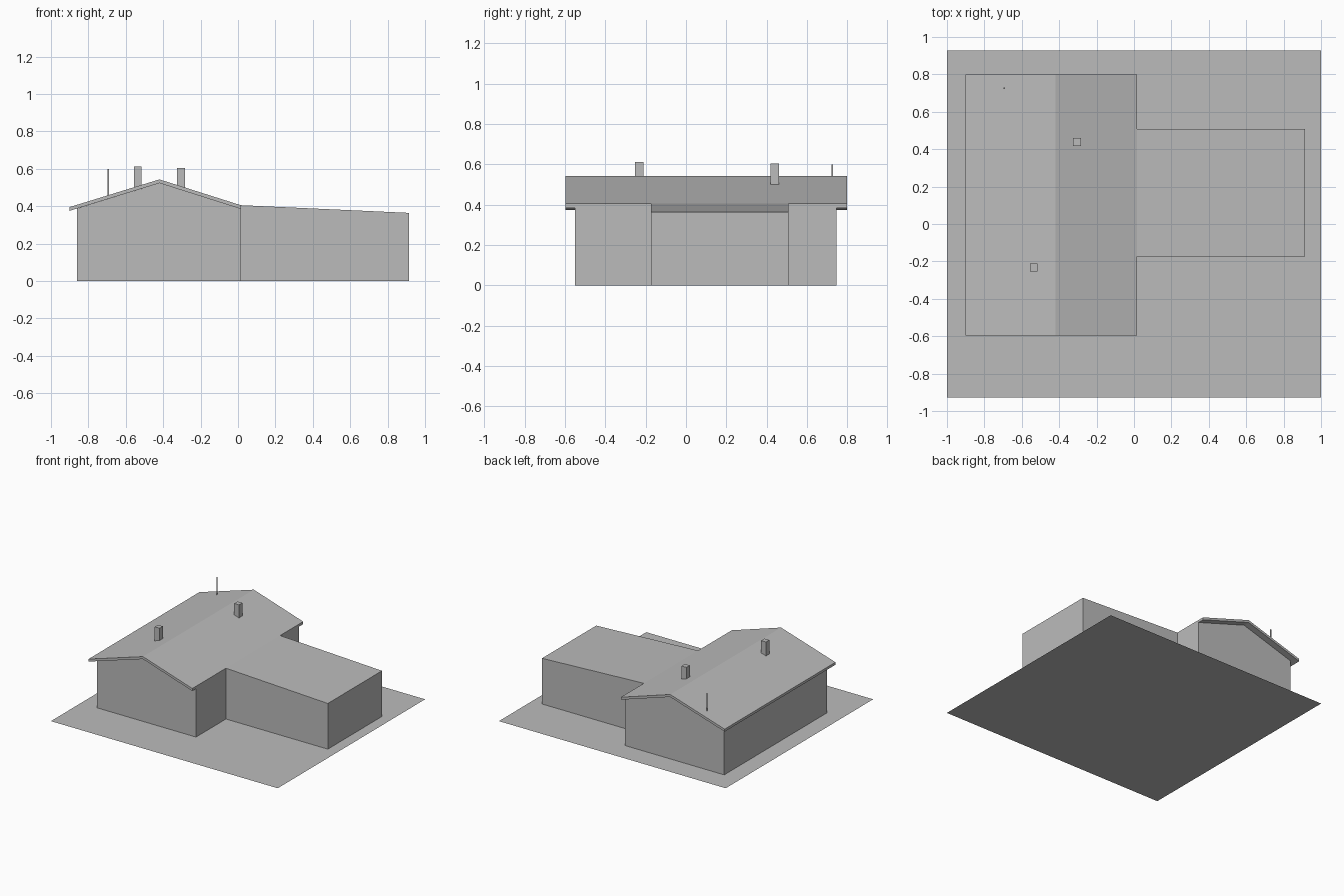
import bpy
import bmesh
from mathutils import Vector

if "Cube" in bpy.data.objects:
    bpy.data.objects.remove(bpy.data.objects["Cube"], do_unlink=True)

grey = bpy.data.materials.new("plain grey")
grey.use_nodes = True
grey.diffuse_color = (0.5, 0.5, 0.5, 1)
grey.node_tree.nodes["Principled BSDF"].inputs["Base Color"].default_value = grey.diffuse_color


def extrude_profile(name, profile, start, depth):
    """Extrude an (x, z) outline along y; zero depth is not allowed."""
    bm = bmesh.new()
    face = bm.faces.new([bm.verts.new((x, start, z)) for x, z in profile])
    grown = bmesh.ops.extrude_face_region(bm, geom=[face])["geom"]
    moved = [v for v in grown if isinstance(v, bmesh.types.BMVert)]
    bmesh.ops.translate(bm, verts=moved, vec=Vector((0, depth, 0)))
    bmesh.ops.recalc_face_normals(bm, faces=bm.faces)
    mesh = bpy.data.meshes.new(name)
    bm.to_mesh(mesh)
    bm.free()
    obj = bpy.data.objects.new(name, mesh)
    bpy.context.collection.objects.link(obj)
    mesh.materials.append(grey)
    return obj


def post(name, x, y, width, bottom, top):
    """Upright square box."""
    h = width / 2
    outline = [(x - h, bottom), (x + h, bottom), (x + h, top), (x - h, top)]
    return extrude_profile(name, outline, y - h, width)


# Ground sheet
bpy.ops.mesh.primitive_plane_add(size=2)
ground = bpy.context.object
ground.name = "ground_sheet"
ground.scale.y = 0.928
ground.data.materials.append(grey)

# Main house: gabled walls under an overhanging roof slab
east, ridge = 0.015, -0.42
thick = 0.02
roof_top = [(-0.9, 0.395), (ridge, 0.543), (east, 0.405)]
roof_under = [(x, z - thick) for x, z in roof_top]
extrude_profile("gable_roof", roof_top + roof_under[::-1], -0.597, 1.396)
extrude_profile("main_walls", [(-0.86, 0), (-0.86, 0.387)] + roof_under[1:] + [(east, 0)],
                -0.55, 1.297)

# Side wing with a gently falling roof
extrude_profile("side_wing", [(east, 0), (east, 0.405), (0.913, 0.364), (0.913, 0)],
                -0.173, 0.682)

# Chimneys and antenna
post("front_chimney", -0.536, -0.232, 0.042, 0.47, 0.612)
post("back_chimney", -0.305, 0.439, 0.042, 0.47, 0.604)
post("antenna", -0.693, 0.725, 0.007, 0.44, 0.599)
